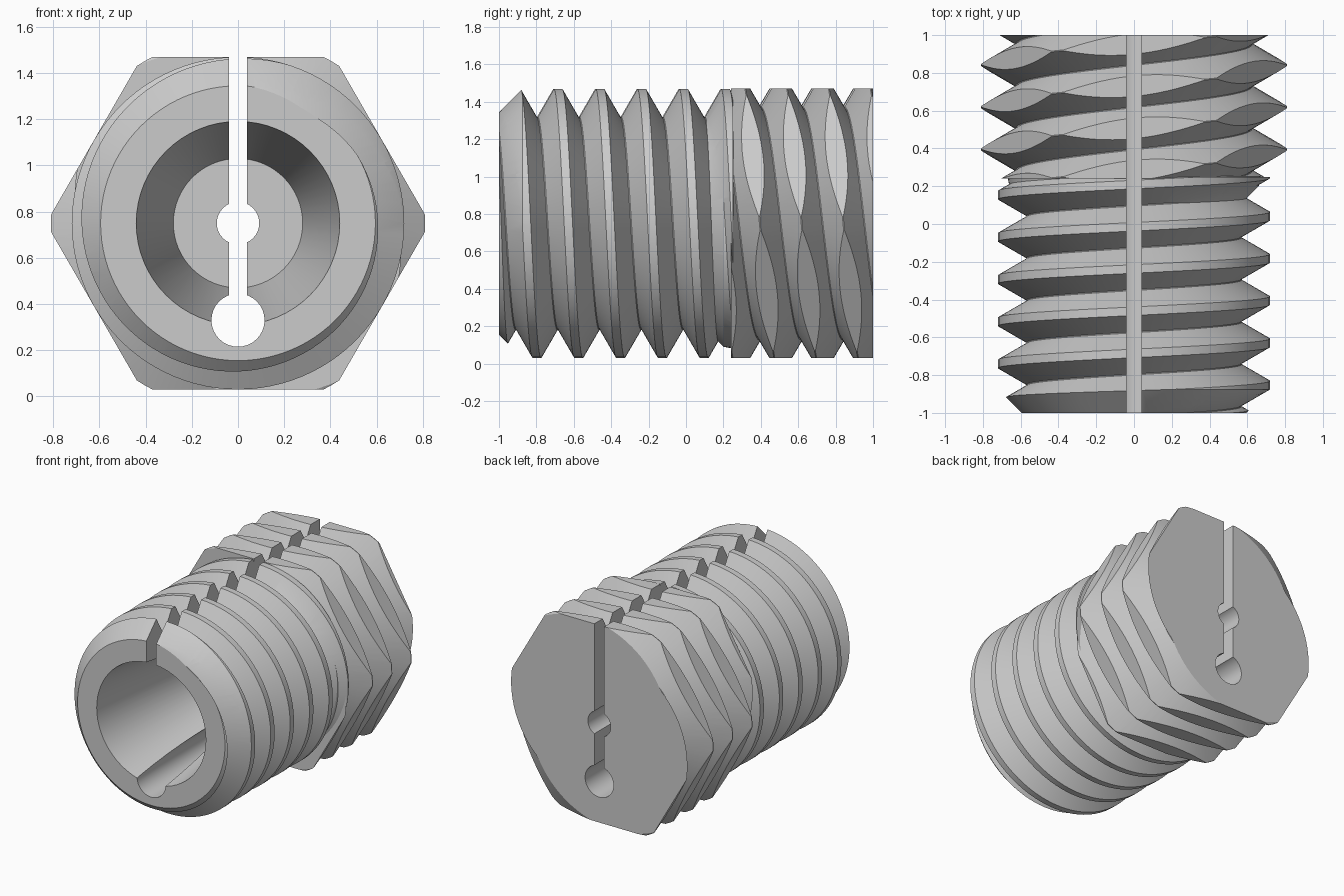
import bpy
import bmesh
import math
from mathutils import Vector

AXIS_Z = 0.75
PITCH = 0.2235
TAU = 2 * math.pi

old = bpy.data.objects.get("Cube")
if old:
    bpy.data.objects.remove(old, do_unlink=True)

steel = bpy.data.materials.new("grey_steel")
steel.use_nodes = True
steel.diffuse_color = (0.6, 0.6, 0.6, 1)
steel.node_tree.nodes["Principled BSDF"].inputs["Base Color"].default_value = (0.6, 0.6, 0.6, 1)


def finish(name, bm):
    """Turn a bmesh into a scene object."""
    bmesh.ops.recalc_face_normals(bm, faces=bm.faces)
    mesh = bpy.data.meshes.new(name)
    bm.to_mesh(mesh)
    bm.free()
    mesh.materials.append(steel)
    obj = bpy.data.objects.new(name, mesh)
    bpy.context.collection.objects.link(obj)
    return obj


def lathe(name, profile, sides, centre_z=AXIS_Z, turn=0.0):
    """Revolve (radius, y) points about a line parallel to y."""
    bm = bmesh.new()
    rings = []
    for r, y in profile:
        angles = [turn + TAU * i / sides for i in range(sides)]
        rings.append([bm.verts.new((r * math.sin(a), y, centre_z + r * math.cos(a))) for a in angles])
    for a, b in zip(rings, rings[1:]):
        for i in range(sides):
            j = (i + 1) % sides
            bm.faces.new((a[i], a[j], b[j], b[i]))
    bm.faces.new(rings[0])
    bm.faces.new(rings[-1])
    return finish(name, bm)


def thread(name, crest_r, root_r, crest_flat, crest_y, starts, y_min, y_max, steps=96):
    """Solid right-handed thread of 60 degree form, cut flat at both ends."""
    flank = (crest_r - root_r) * math.tan(math.radians(30))
    half = crest_flat / 2
    form = [(-half - flank, root_r), (-half, crest_r), (half, crest_r), (half + flank, root_r)]
    lead = PITCH * starts
    first = math.floor((y_min - lead - crest_y) / PITCH) - 1
    last = math.ceil((y_max - crest_y) / PITCH) + 1
    rows = [(crest_y + k * PITCH + dy, r) for k in range(first, last + 1) for dy, r in form]
    bm = bmesh.new()
    columns = []
    for i in range(steps + 1):
        a = TAU * i / steps
        columns.append([bm.verts.new((r * math.sin(a), y + lead * i / steps, AXIS_Z + r * math.cos(a)))
                        for y, r in rows])
    for a, b in zip(columns, columns[1:]):
        for k in range(len(rows) - 1):
            bm.faces.new((a[k], b[k], b[k + 1], a[k + 1]))
    bmesh.ops.remove_doubles(bm, verts=bm.verts, dist=0.0002)
    # flat ends
    for y, side in ((y_min, -1), (y_max, 1)):
        bmesh.ops.bisect_plane(bm, geom=bm.verts[:] + bm.edges[:] + bm.faces[:], dist=1e-6,
                               plane_co=Vector((0, y, 0)), plane_no=Vector((0, side, 0)),
                               clear_outer=True)
        rim = [e for e in bm.edges if e.is_boundary and all(abs(v.co.y - y) < 1e-4 for v in e.verts)]
        bmesh.ops.holes_fill(bm, edges=rim, sides=0)
    return finish(name, bm)


def combine(target, tool, operation):
    """Apply a boolean and discard the tool."""
    mod = target.modifiers.new(operation.lower(), 'BOOLEAN')
    mod.operation = operation
    mod.solver = 'EXACT'
    mod.object = tool
    bpy.context.view_layer.objects.active = target
    bpy.ops.object.modifier_apply(modifier=mod.name)
    bpy.data.objects.remove(tool, do_unlink=True)


# Round threaded front with a chamfered nose
body = thread("threaded_collet", 0.72, 0.57, 0.045, -0.685, 1, -1.0, 0.25)
combine(body, lathe("nose_chamfer", [(0.575, -1.02), (1.095, -0.5), (1.095, 0.5)], 96), 'INTERSECT')

# Thread runout next to the hexagon
combine(body, lathe("runout", [(0.5, 0.05), (0.57, 0.11), (0.66, 0.2), (0.67, 0.255)], 96), 'UNION')

# Hexagonal rear with a coarser two-start thread
rear = thread("hex_thread", 0.81, 0.625, 0.005, 0.283, 2, 0.24, 1.0)
hexagon = lathe("hexagon", [(0.72 / math.cos(math.pi / 6), y) for y in (0.1, 1.2)], 6, turn=math.pi / 2)
combine(rear, hexagon, 'INTERSECT')
combine(body, rear, 'UNION')

# Tapered bore, centre hole and relief hole
combine(body, lathe("bore", [(0.448, -1.05), (0.28, 0.1)], 64), 'DIFFERENCE')
combine(body, lathe("centre_hole", [(0.092, -1.1), (0.092, 1.1)], 32), 'DIFFERENCE')
combine(body, lathe("relief_hole", [(0.115, -1.1), (0.115, 1.1)], 32, centre_z=0.33), 'DIFFERENCE')

# Clamping slit from the relief hole up through the top
bm = bmesh.new()
bmesh.ops.create_cube(bm, size=1)
bmesh.ops.scale(bm, vec=(0.08, 2.2, 1.3), verts=bm.verts)
bmesh.ops.translate(bm, vec=(0, 0, 0.33 + 0.65), verts=bm.verts)
combine(body, finish("slit", bm), 'DIFFERENCE')

bpy.ops.object.select_all(action='DESELECT')
body.select_set(True)
bpy.context.view_layer.objects.active = body
bpy.ops.object.shade_smooth_by_angle(angle=math.radians(25))
